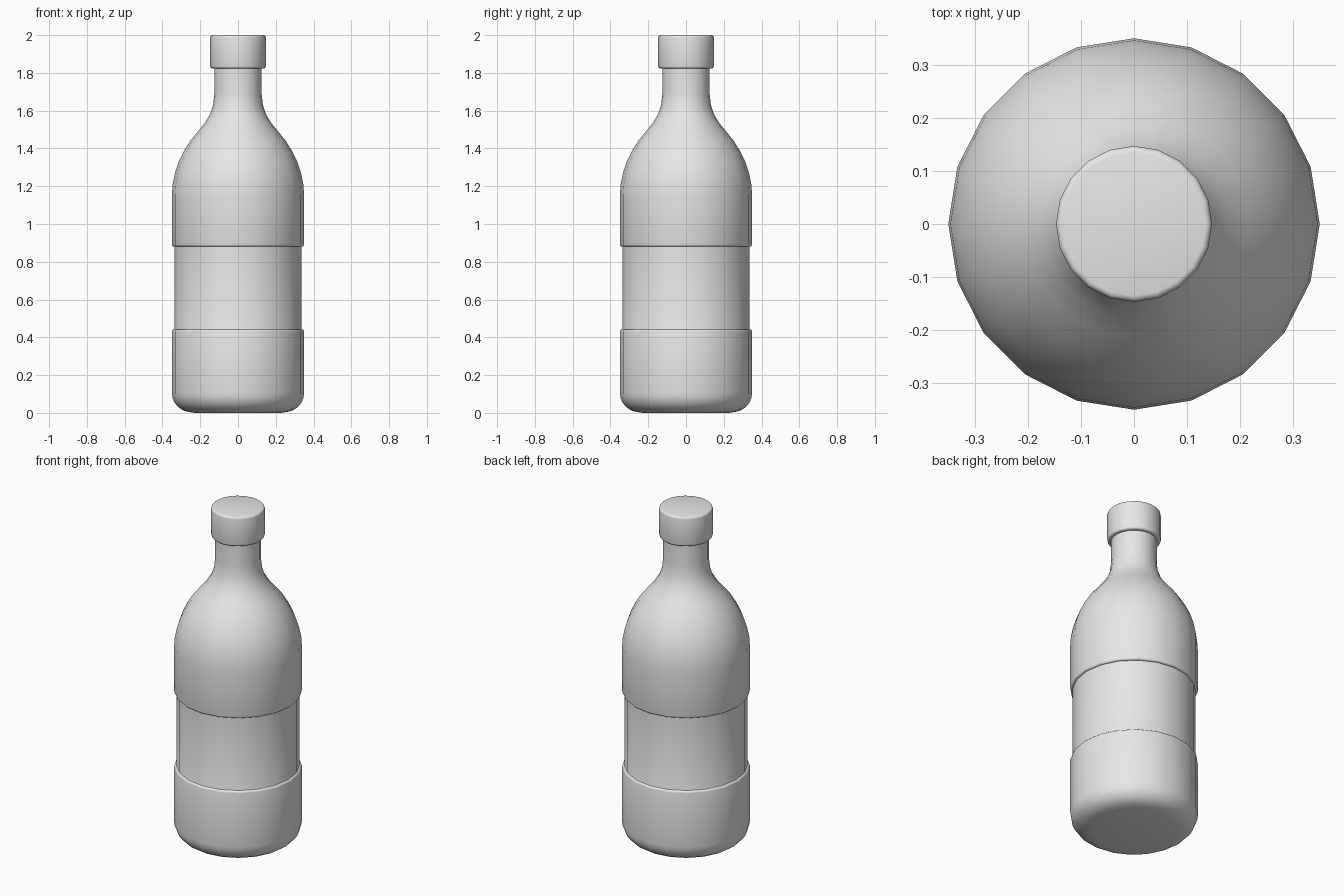
import bpy, bmesh, math

SIDES = 20

cube = bpy.data.objects.get("Cube")
if cube:
    bpy.data.objects.remove(cube, do_unlink=True)

grey = bpy.data.materials.new("plain grey")
grey.use_nodes = True
grey.diffuse_color = (0.8, 0.8, 0.8, 1)
grey.node_tree.nodes["Principled BSDF"].inputs["Base Color"].default_value = (0.8, 0.8, 0.8, 1)


def arc(cx, cz, radius, start, end, steps):
    """Points of a rounded corner in the (radius, height) plane, angles in degrees."""
    angles = [math.radians(start + (end - start) * i / steps) for i in range(steps + 1)]
    return [(cx + radius * math.cos(a), cz + radius * math.sin(a)) for a in angles]


def lathe(name, profile):
    """Turn a (radius, height) profile around z and close both ends with flat faces."""
    bm = bmesh.new()
    rings = []
    for r, z in profile:
        rings.append([bm.verts.new((r * math.cos(math.tau * i / SIDES),
                                    r * math.sin(math.tau * i / SIDES), z))
                      for i in range(SIDES)])
    for low, high in zip(rings, rings[1:]):
        for i in range(SIDES):
            j = (i + 1) % SIDES
            bm.faces.new((low[i], low[j], high[j], high[i]))
    bm.faces.new(rings[0][::-1])
    bm.faces.new(rings[-1])
    bmesh.ops.recalc_face_normals(bm, faces=bm.faces)
    mesh = bpy.data.meshes.new(name)
    bm.to_mesh(mesh)
    bm.free()
    mesh.materials.append(grey)
    obj = bpy.data.objects.new(name, mesh)
    bpy.context.collection.objects.link(obj)
    bpy.ops.object.select_all(action='DESELECT')
    obj.select_set(True)
    bpy.context.view_layer.objects.active = obj
    bpy.ops.object.shade_smooth_by_angle(angle=math.radians(40))
    return obj


# Bottle: rounded base, recessed label band, shoulder and neck
BODY, BAND, NECK = 0.35, 0.337, 0.125
body = [(0.23, 0)]
body += arc(BODY - 0.1, 0.105, 0.1, -80, 0, 5)
body += arc(BODY - 0.012, 0.43, 0.012, 0, 90, 3)
body += [(BAND, 0.445), (BAND, 0.88)]
body += arc(BODY - 0.012, 0.892, 0.012, -90, 0, 3)
body += [(BODY, 1.15), (0.346, 1.21), (0.334, 1.27), (0.314, 1.33), (0.287, 1.385),
         (0.253, 1.44), (0.212, 1.49), (0.176, 1.535), (0.149, 1.58),
         (0.132, 1.63), (NECK, 1.69), (NECK, 1.84)]
lathe("bottle_body", body)

# Cap: short cylinder with softened rims
CAP, RIM = 0.147, 0.012
cap = [(0.1, 1.823)]
cap += arc(CAP - RIM, 1.823 + RIM, RIM, -90, 0, 3)
cap += arc(CAP - RIM, 2 - RIM, RIM, 0, 90, 3)
lathe("bottle_cap", cap)
